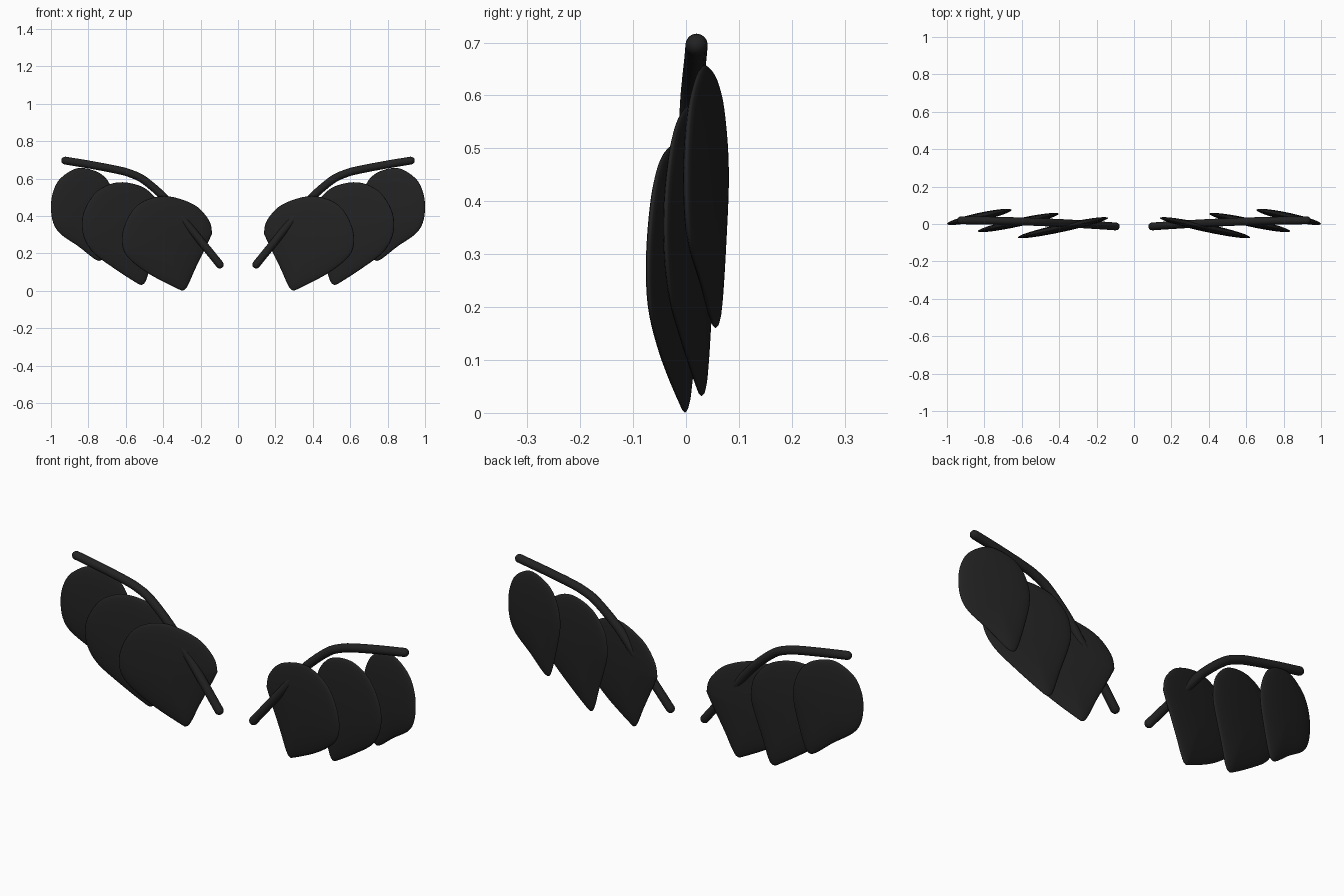
import bpy, bmesh, math
from mathutils import Vector

if "Cube" in bpy.data.objects:
    bpy.data.objects.remove(bpy.data.objects["Cube"])

black = bpy.data.materials.new("soft_black")
black.diffuse_color = (0.016, 0.016, 0.016, 1)
black.use_nodes = True
black.node_tree.nodes["Principled BSDF"].inputs["Base Color"].default_value = black.diffuse_color


def smooth_path(pts, steps, closed):
    """Catmull-Rom sampling through a few control points."""
    pts = [Vector(p) for p in pts]
    n, out = len(pts), []
    get = (lambda i: pts[i % n]) if closed else (lambda i: pts[max(0, min(n - 1, i))])
    for i in range(n if closed else n - 1):
        a, b, c, d = (get(i + k) for k in (-1, 0, 1, 2))
        for s in range(steps):
            t = s / steps
            out.append(0.5 * (2 * b + (c - a) * t + (2 * a - 5 * b + 4 * c - d) * t * t
                              + (3 * b - a - 3 * c + d) * t ** 3))
    if not closed:
        out.append(pts[-1])
    return out


def skin(name, rings, start, end):
    """Bridge rings of points, close both ends to a pole, mirror across x."""
    bm = bmesh.new()
    loops = [[bm.verts.new(p) for p in r] for r in rings]
    n = len(loops[0])
    poles = bm.verts.new(start), bm.verts.new(end)
    for a, b in zip(loops, loops[1:]):
        for i in range(n):
            j = (i + 1) % n
            bm.faces.new((a[i], a[j], b[j], b[i]))
    for pole, loop in zip(poles, (loops[0], loops[-1])):
        for i in range(n):
            bm.faces.new((pole, loop[i], loop[(i + 1) % n]))
    bmesh.ops.recalc_face_normals(bm, faces=bm.faces[:])
    mesh = bpy.data.meshes.new(name)
    bm.to_mesh(mesh)
    bm.free()
    mesh.materials.append(black)
    mesh.shade_smooth()
    obj = bpy.data.objects.new(name, mesh)
    bpy.context.collection.objects.link(obj)
    obj.modifiers.new("both_sides", 'MIRROR').use_mirror_merge = False


def feather(name, outline, x0, y0, half=0.022, slope=-0.215):
    """Thin pillow over an outline, on a plane turned about the vertical."""
    edge = smooth_path(outline, 5, True)
    mid = Vector(((min(p.x for p in edge) + max(p.x for p in edge)) / 2,
                  (min(p.y for p in edge) + max(p.y for p in edge)) / 2))

    def place(p, depth):
        return (p.x, y0 + (p.x - x0) * slope + depth, p.y)

    angles = [math.radians(a) for a in range(-80, 81, 10)]
    rings = [[place(mid.lerp(p, math.cos(a)), half * math.sin(a)) for p in edge]
             for a in angles]
    skin(name, rings, place(mid, -half), place(mid, half))


# Three overlapping feathers, outlines in x and z
feather("inner_feather", [
    (.14, .32), (.16, .385), (.235, .46), (.37, .505), (.48, .49), (.56, .435), (.61, .34),
    (.62, .25), (.585, .175), (.475, .09), (.325, .012), (.29, .003), (.265, .035),
    (.225, .125), (.15, .28)], .14, .032)
feather("middle_feather", [
    (.835, .36), (.82, .275), (.77, .2), (.67, .125), (.555, .05), (.515, .032), (.49, .06),
    (.46, .16), (.41, .32), (.405, .4), (.43, .48), (.51, .555), (.64, .58), (.75, .535),
    (.815, .445)], .40, .055)
feather("outer_feather", [
    (1.0, .46), (.99, .37), (.95, .305), (.85, .235), (.77, .172), (.735, .162),
    (.712, .195), (.68, .31), (.656, .43), (.665, .52), (.705, .6), (.77, .643),
    (.86, .655), (.945, .605), (.985, .54)], .655, .075)

# Bent rod along the top edge, with round ends
path = smooth_path([(.097, -.013, .14), (.2, -.006, .267), (.3, 0, .39), (.39, .005, .495),
                    (.5, .01, .59), (.57, .013, .625), (.64, .015, .645), (.78, .018, .672),
                    (.924, .02, .696)], 5, False)
R = 0.021
first, last = (path[0] - path[1]).normalized(), (path[-1] - path[-2]).normalized()
cap = [math.radians(a) for a in (25, 50, 70)]
stations = [(path[0] + first * R * math.sin(a), R * math.cos(a)) for a in reversed(cap)]
stations += [(p, R) for p in path]
stations += [(path[-1] + last * R * math.sin(a), R * math.cos(a)) for a in cap]
rings = []
for i, (p, r) in enumerate(stations):
    along = (stations[min(i + 1, len(stations) - 1)][0] - stations[max(i - 1, 0)][0]).normalized()
    u = along.cross(Vector((0, 1, 0))).normalized()
    v = along.cross(u)
    rings.append([p + r * (u * math.cos(t) + v * math.sin(t))
                  for t in (k * math.tau / 16 for k in range(16))])
skin("wing_rod", rings, path[0] + first * R, path[-1] + last * R)
